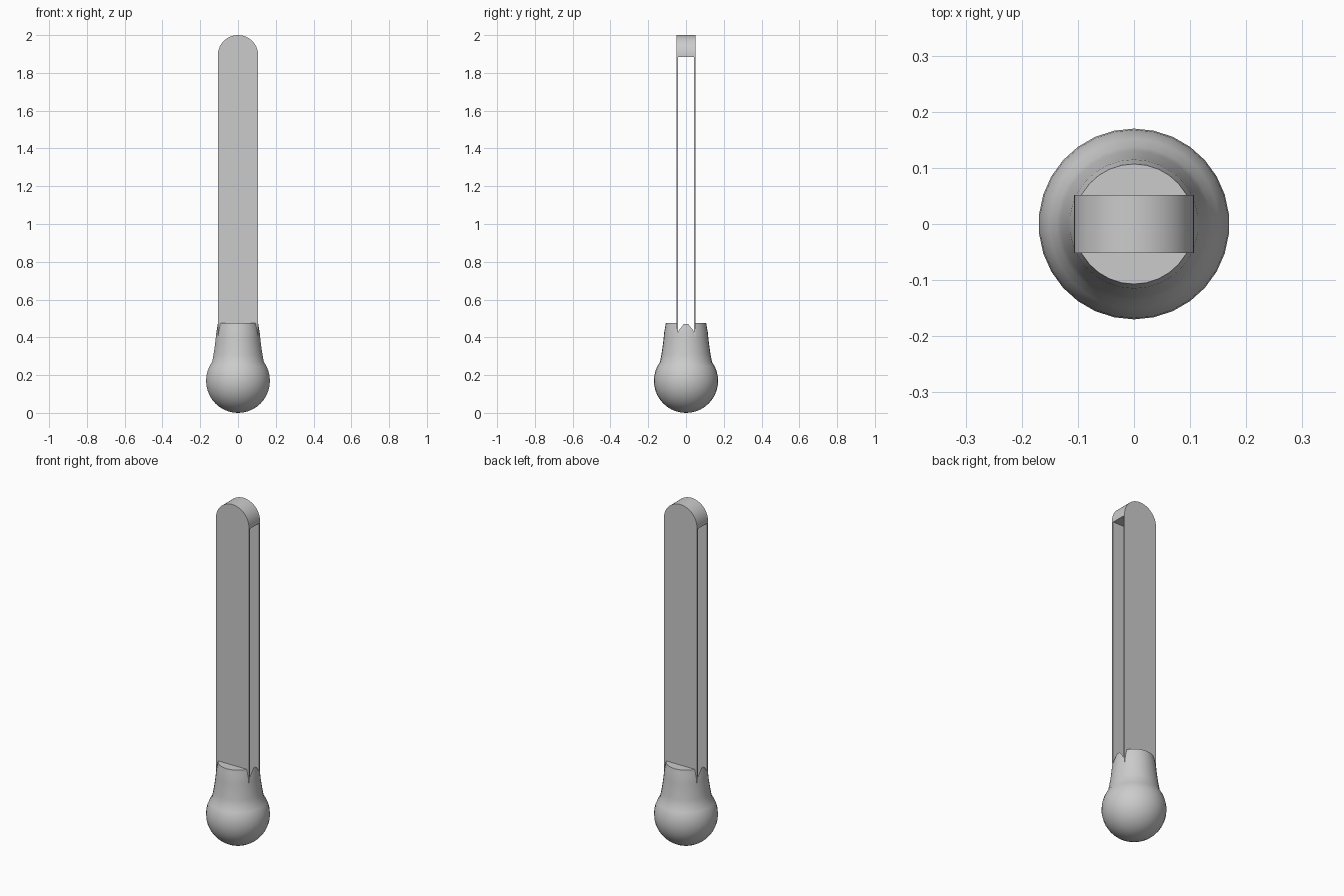
import bpy, bmesh, math

default_cube = bpy.data.objects.get("Cube")
if default_cube:
    bpy.data.objects.remove(default_cube, do_unlink=True)

GREY = (0.6, 0.6, 0.6, 1.0)
grey = bpy.data.materials.new("light grey")
grey.use_nodes = True
grey.diffuse_color = GREY
grey.node_tree.nodes["Principled BSDF"].inputs["Base Color"].default_value = GREY

SIDES = 30          # facets around the bulb
R = 0.17            # bulb radius
HALF_W = 0.107      # half width of the handle
HALF_D = 0.0515     # half depth of the handle
SLOT_D = 0.0415     # half depth of the slot between the strips


def add_object(name, bm):
    bmesh.ops.recalc_face_normals(bm, faces=bm.faces)
    mesh = bpy.data.meshes.new(name)
    bm.to_mesh(mesh)
    bm.free()
    obj = bpy.data.objects.new(name, mesh)
    bpy.context.collection.objects.link(obj)
    mesh.materials.append(grey)
    return obj


def extrude_outline(name, points, half_depth):
    """Prism with its outline in XZ, centred on y = 0."""
    bm = bmesh.new()
    face = bm.faces.new([bm.verts.new((x, -half_depth, z)) for x, z in points])
    out = bmesh.ops.extrude_face_region(bm, geom=[face])["geom"]
    moved = [v for v in out if isinstance(v, bmesh.types.BMVert)]
    bmesh.ops.translate(bm, verts=moved, vec=(0, 2 * half_depth, 0))
    return add_object(name, bm)


def cut_slot(obj, half_width, bottom, top):
    w = half_width
    cutter = extrude_outline(obj.name + "_slot_cutter",
                             [(-w, bottom), (w, bottom), (w, top), (-w, top)], SLOT_D)
    mod = obj.modifiers.new("slot", 'BOOLEAN')
    mod.operation = 'DIFFERENCE'
    mod.solver = 'EXACT'
    mod.object = cutter
    bpy.ops.object.select_all(action='DESELECT')
    obj.select_set(True)
    bpy.context.view_layer.objects.active = obj
    bpy.ops.object.modifier_apply(modifier=mod.name)
    bpy.data.objects.remove(cutter, do_unlink=True)
    bpy.ops.object.shade_smooth_by_angle(angle=math.radians(30))


# Bulb with its flared neck, lathed from a profile
neck = [(0.130, 0.31), (0.1225, 0.36), (0.118, 0.40), (0.115, 0.43), (0.111, 0.45), (0.107, 0.475)]
STEPS = 14
end = math.pi - math.acos(0.1 / R)
profile = [(R * math.sin(end * i / STEPS), R - R * math.cos(end * i / STEPS))
           for i in range(1, STEPS + 1)] + neck
bm = bmesh.new()
rings = []
for r, z in profile:
    angles = [math.pi / 2 + math.tau * k / SIDES for k in range(SIDES)]
    rings.append([bm.verts.new((r * math.cos(a), r * math.sin(a), z)) for a in angles])
pole = bm.verts.new((0, 0, 0))
for k in range(SIDES):
    n = (k + 1) % SIDES
    bm.faces.new((pole, rings[0][n], rings[0][k]))
    for low, high in zip(rings, rings[1:]):
        bm.faces.new((low[k], low[n], high[n], high[k]))
bm.faces.new(rings[-1])
bulb = add_object("bulb", bm)
cut_slot(bulb, HALF_W, 0.375, 0.6)

# Handle: round-topped bar, slotted into two thin strips joined by a solid cap
ARC = 24
arch = [(HALF_W * math.cos(math.pi * i / ARC), 2 - HALF_W + HALF_W * math.sin(math.pi * i / ARC))
        for i in range(ARC + 1)]
handle = extrude_outline("handle", [(-HALF_W, 0.34), (HALF_W, 0.34)] + arch, HALF_D)
cut_slot(handle, 0.2, 0.38, 1.883)
